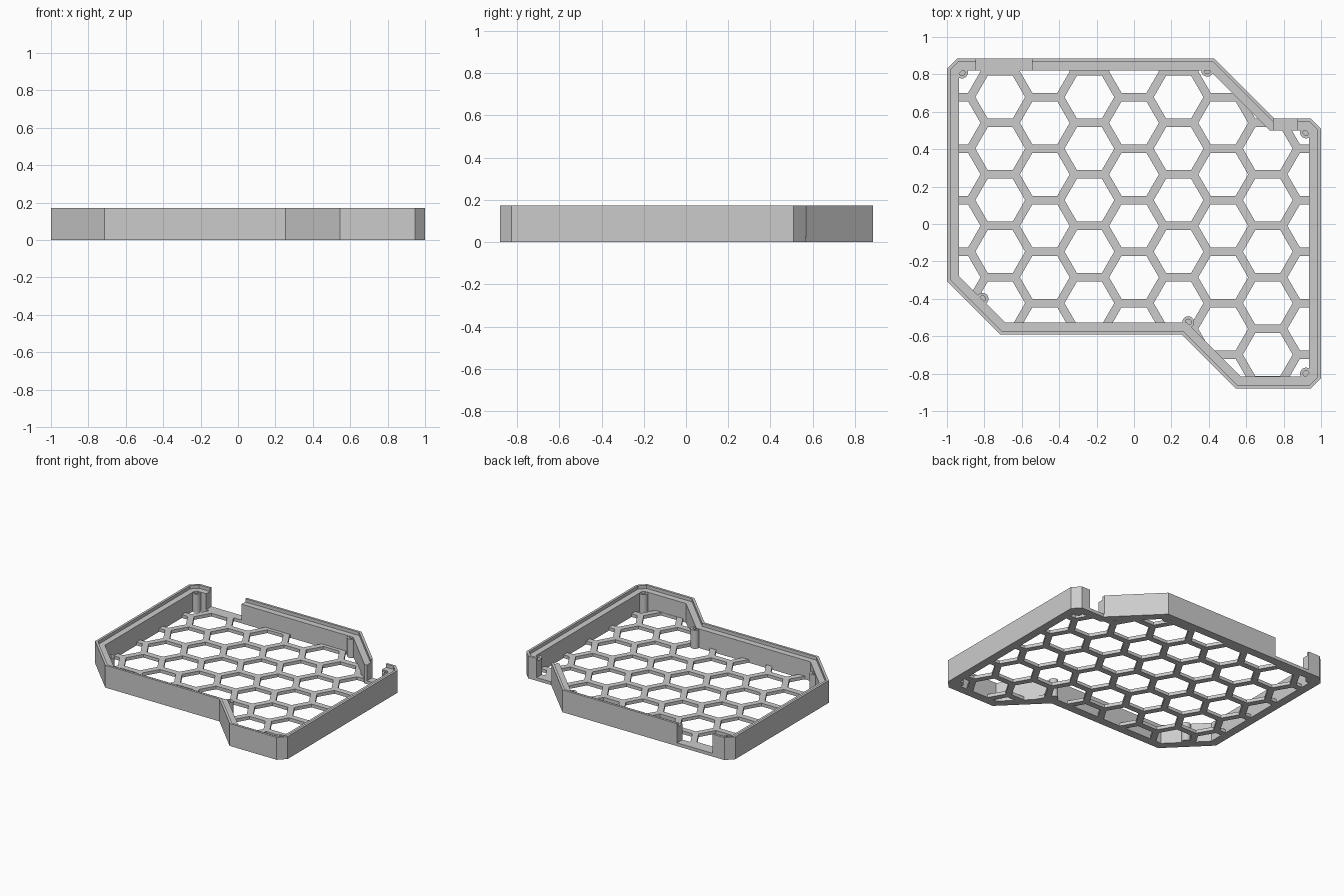
import bpy, bmesh, math
from mathutils import Vector

cube = bpy.data.objects.get("Cube")
if cube:
    bpy.data.objects.remove(cube, do_unlink=True)

grey = bpy.data.materials.new("light_grey")
grey.use_nodes = True
grey.diffuse_color = (0.6, 0.6, 0.6, 1)
grey.node_tree.nodes["Principled BSDF"].inputs["Base Color"].default_value = (0.6, 0.6, 0.6, 1)

HEIGHT, LEDGE, FLOOR = 0.172, 0.147, 0.025
WALL, LIP = 0.064, 0.018


def inset(poly, d):
    """Move every edge of a counter-clockwise outline inward by d."""
    out = []
    for i, p in enumerate(poly):
        p = Vector(p)
        a = (p - Vector(poly[i - 1])).normalized()
        b = (Vector(poly[(i + 1) % len(poly)]) - p).normalized()
        na, nb = Vector((-a.y, a.x)), Vector((-b.y, b.x))
        out.append(p + (na + nb) * (d / (1 + na.dot(nb))))
    return out


def sweep(bm, poly, profile, closed=False):
    """Carry an (inset, z) profile round an outline, capped if not closed."""
    rings = [[bm.verts.new((p.x, p.y, z)) for p in inset(poly, d)] for d, z in profile]
    pairs = list(zip(rings, rings[1:]))
    if closed:
        pairs.append((rings[-1], rings[0]))
    else:
        bm.faces.new(rings[0][::-1])
        bm.faces.new(rings[-1])
    n = len(poly)
    for lo, hi in pairs:
        for i in range(n):
            j = (i + 1) % n
            bm.faces.new((lo[i], lo[j], hi[j], hi[i]))


def finish(bm, name):
    bmesh.ops.recalc_face_normals(bm, faces=bm.faces)
    mesh = bpy.data.meshes.new(name)
    bm.to_mesh(mesh)
    bm.free()
    mesh.materials.append(grey)
    ob = bpy.data.objects.new(name, mesh)
    bpy.context.collection.objects.link(ob)
    return ob


def cut(target, cutter):
    mod = target.modifiers.new("cut", "BOOLEAN")
    mod.operation = "DIFFERENCE"
    mod.solver = "EXACT"
    mod.object = cutter
    bpy.context.view_layer.objects.active = target
    bpy.ops.object.modifier_apply(modifier=mod.name)
    bpy.data.objects.remove(cutter, do_unlink=True)


def ngon(x, y, r, n):
    return [(x + r * math.cos(math.tau * i / n), y + r * math.sin(math.tau * i / n))
            for i in range(n)]


def box(x0, x1, y0, y1):
    return [(x0, y0), (x1, y0), (x1, y1), (x0, y1)]


outline = [(-1, -0.305), (-0.715, -0.59), (0.255, -0.59), (0.545, -0.88), (0.945, -0.88),
           (1, -0.825), (1, 0.51), (0.945, 0.565), (0.75, 0.565), (0.43, 0.885),
           (-0.945, 0.885), (-1, 0.83)]

# Perimeter wall with a raised outer lip and an inner ledge
bm = bmesh.new()
sweep(bm, outline, [(0, 0), (WALL, 0), (WALL, LEDGE), (LIP, LEDGE), (LIP, HEIGHT), (0, HEIGHT)],
      closed=True)
wall = finish(bm, "perimeter_wall")

# Two openings in the back wall, down to floor level
bm = bmesh.new()
for rect in (box(-0.845, -0.545, 0.78, 0.95), box(0.745, 0.873, 0.46, 0.62)):
    sweep(bm, rect, [(0, FLOOR), (0, 0.3)])
cut(wall, finish(bm, "opening_cutter"))

# Honeycomb floor: a plate with a grid of hexagonal holes
bm = bmesh.new()
sweep(bm, inset(outline, WALL - 0.003), [(0, 0), (0, FLOOR)])
grate = finish(bm, "honeycomb_floor")

PITCH, BAR = 0.2753, 0.045
radius = (PITCH - BAR) / math.sqrt(3)
bm = bmesh.new()
for col in range(-5, 6):
    for row in range(-4, 5):
        y = -0.01 + (row + 0.5 * (col % 2)) * PITCH
        sweep(bm, ngon(col * PITCH * math.sqrt(3) / 2, y, radius, 6), [(0, -0.1), (0, 0.1)])
cut(grate, finish(bm, "hexagon_cutter"))

# Screw posts with blind holes
posts = [(-0.92, 0.81), (0.392, 0.82), (0.92, 0.49), (0.92, -0.80), (0.29, -0.525), (-0.81, -0.40)]
bm = bmesh.new()
for x, y in posts:
    sweep(bm, ngon(x, y, 0.032, 32), [(0, 0), (0, 0.142), (0.016, 0.142), (0.016, 0.04)])
screw_posts = finish(bm, "screw_posts")
bpy.ops.object.select_all(action="DESELECT")
screw_posts.select_set(True)
bpy.context.view_layer.objects.active = screw_posts
bpy.ops.object.shade_smooth_by_angle(angle=math.radians(35))
